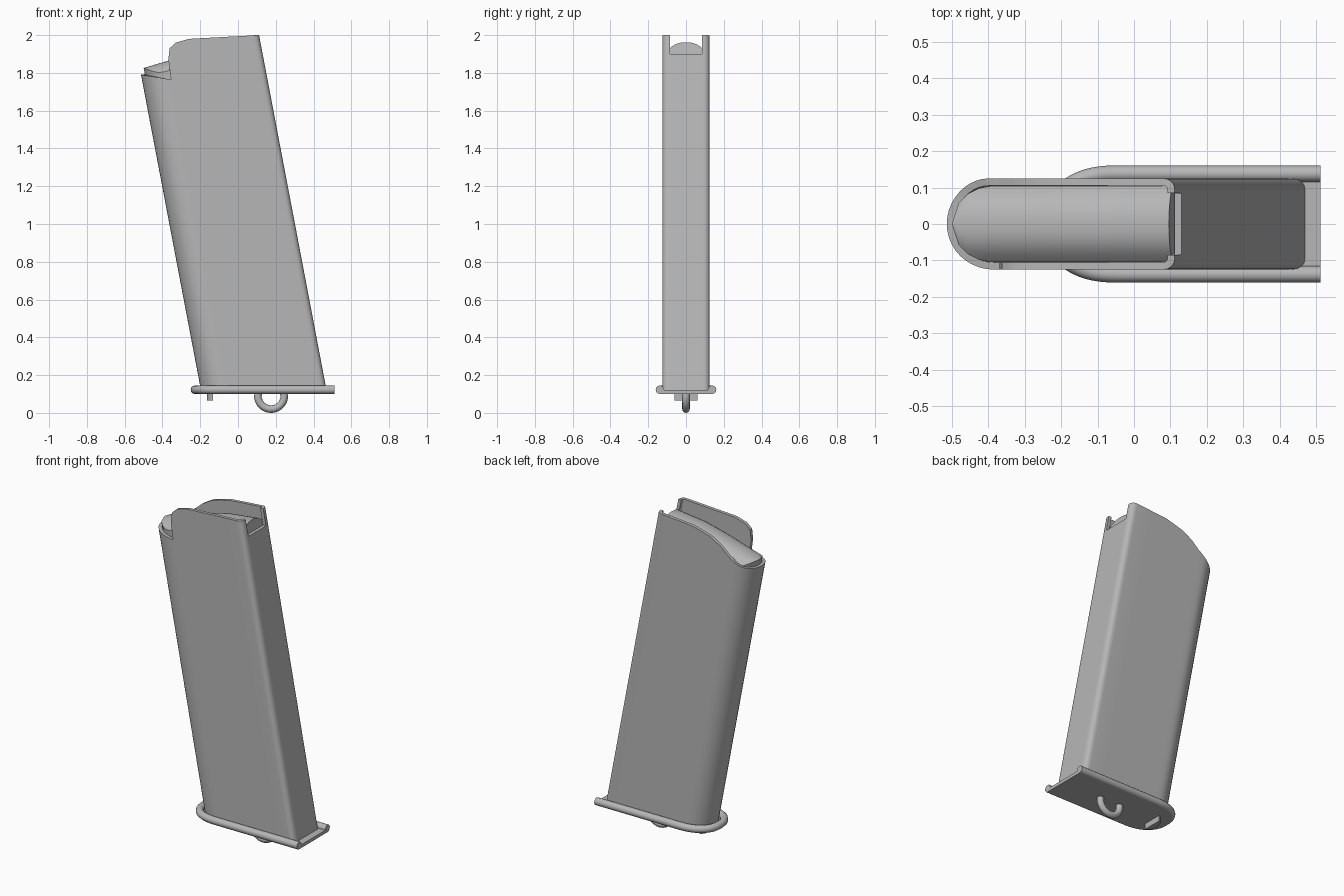
import bpy, bmesh, math

if "Cube" in bpy.data.objects:
    bpy.data.objects.remove(bpy.data.objects["Cube"])

SLANT = 0.19
metal = bpy.data.materials.new("dark_metal")
metal.diffuse_color = (0.47, 0.47, 0.47, 1)
metal.use_nodes = True
metal.node_tree.nodes["Principled BSDF"].inputs["Base Color"].default_value = metal.diffuse_color


def finish(name, bm, smooth=35):
    bmesh.ops.recalc_face_normals(bm, faces=bm.faces)
    me = bpy.data.meshes.new(name)
    bm.to_mesh(me)
    bm.free()
    me.materials.append(metal)
    ob = bpy.data.objects.new(name, me)
    bpy.context.collection.objects.link(ob)
    bpy.ops.object.select_all(action='DESELECT')
    bpy.context.view_layer.objects.active = ob
    ob.select_set(True)
    bpy.ops.object.shade_smooth_by_angle(angle=math.radians(smooth))
    return ob


def lean(u, y, z):
    return (u - SLANT * (z - 0.14), y, z)


def lerp(table, u):
    if u <= table[0][0]:
        return table[0][1]
    for (a, za), (b, zb) in zip(table, table[1:]):
        if u <= b:
            return za + (zb - za) * (u - a) / (b - a)
    return table[-1][1]


def prism(name, pts, z0, z1):
    bm = bmesh.new()
    low = [bm.verts.new((x, y, z0)) for x, y in pts]
    high = [bm.verts.new((x, y, z1)) for x, y in pts]
    n = len(pts)
    for i in range(n):
        bm.faces.new((low[i], low[(i + 1) % n], high[(i + 1) % n], high[i]))
    bm.faces.new(low)
    bm.faces.new(high)
    return finish(name, bm)


def rod(name, pts, radius):
    cu = bpy.data.curves.new(name, 'CURVE')
    cu.dimensions = '3D'
    cu.bevel_depth = radius
    cu.bevel_resolution = 4
    cu.use_fill_caps = True
    cu.materials.append(metal)
    sp = cu.splines.new('POLY')
    sp.points.add(len(pts) - 1)
    for p, co in zip(sp.points, pts):
        p.co = (*co, 1)
    ob = bpy.data.objects.new(name, cu)
    bpy.context.collection.objects.link(ob)
    return ob


# Slanted hollow body: top edge heights along each side
front_top = [(-0.2, 1.79), (-0.046, 1.765), (-0.04, 1.87), (-0.022, 1.93),
             (0.016, 1.96), (0.09, 1.98), (0.46, 2.0)]
back_top = [(-0.2, 1.79), (-0.17, 1.795), (-0.12, 1.815), (-0.04, 1.865), (0.02, 1.91),
            (0.10, 1.952), (0.22, 1.98), (0.46, 2.0)]
side_u = [0.43, 0.33, 0.22, 0.15, 0.09, 0.05, 0.016, -0.005, -0.022, -0.032, -0.04, -0.046]


def outline(d):
    side = [(0.435 + (0.03 - d) * math.sin(a), 0.095 + (0.03 - d) * math.cos(a))
            for a in (math.pi / 2 * (1 - i / 5) for i in range(5))]
    side += [(u, 0.125 - d) for u in side_u]
    arc = [(-0.075 - (0.125 - d) * math.sin(a), (0.125 - d) * math.cos(a))
           for a in (math.pi * i / 20 for i in range(21))]
    r = 0.465 - d
    return ([(r, 0.084), (r, 0.085)] + side + arc
            + [(u, -y) for u, y in reversed(side)] + [(r, -0.085), (r, -0.084)])


outer, inner = outline(0), outline(0.02)
heights = [1.9 if abs(y) < 0.0845 and u > 0.4 else lerp(back_top if y > 0 else front_top, u)
           for u, y in outer]
bm = bmesh.new()
rings = []
for pts, zs in ((outer, [0.115] * len(outer)), (outer, heights),
                (inner, heights), (inner, [0.115] * len(outer))):
    rings.append([bm.verts.new(lean(u, y, z)) for (u, y), z in zip(pts, zs)])
n = len(outer)
for a, b in zip(rings, rings[1:]):
    for i in range(n):
        j = (i + 1) % n
        bm.faces.new((a[i], a[j], b[j], b[i]))
finish("magazine_body", bm, 30)

# Follower: ridged platform inside the body
ridge = [(-0.182, 1.825), (-0.04, 1.865), (0.1, 1.905), (0.25, 1.94), (0.442, 1.962)]
bm = bmesh.new()
rows = []
for i in range(17):
    u = -0.179 + 0.621 * (i / 16) ** 1.3
    w = 0.104 if u > -0.075 else math.sqrt(max(0.104 ** 2 - (u + 0.075) ** 2, 1e-8))
    top = []
    for k in range(-6, 7):
        y = w * k / 6
        top.append(lean(u, y, lerp(ridge, u) - 0.05 * (abs(y) / 0.104) ** 2.5))
    rows.append([bm.verts.new(p) for p in
                 [lean(u, -w, 1.6)] + top + [lean(u, w, 1.6)]])
for a, b in zip(rows, rows[1:]):
    for k in range(len(a)):
        j = (k + 1) % len(a)
        bm.faces.new((a[k], a[j], b[j], b[k]))
bm.faces.new(rows[0])
bm.faces.new(rows[-1])
finish("follower", bm, 40)

# Floor plate with rolled rim
path = [(0.512, 0.138)]
for i in range(33):
    t = math.pi * i / 32
    c, s = math.cos(t), math.sin(t)
    path.append((-0.05 - 0.178 * abs(s) ** 0.87,
                 0.138 * math.copysign(abs(c) ** 0.87, c)))
path.append((0.512, -0.138))
prism("floor_plate", path, 0.1, 0.12)
rod("floor_plate_rim", [(x, y, 0.1225) for x, y in path], 0.0225)

# Lanyard loop and small catch under the plate
loop = [(0.11, 0, 0.11)]
loop += [(0.175 - 0.07 * math.cos(math.pi * i / 20), 0,
          0.09 - 0.07 * math.sin(math.pi * i / 20)) for i in range(21)]
loop.append((0.24, 0, 0.11))
rod("lanyard_loop", loop, 0.02)
tab = [(-0.132 - 0.033 * math.sin(math.pi * i / 12),
        0.06 * math.cos(math.pi * i / 12)) for i in range(13)]
prism("plate_catch", tab, 0.065, 0.105)
